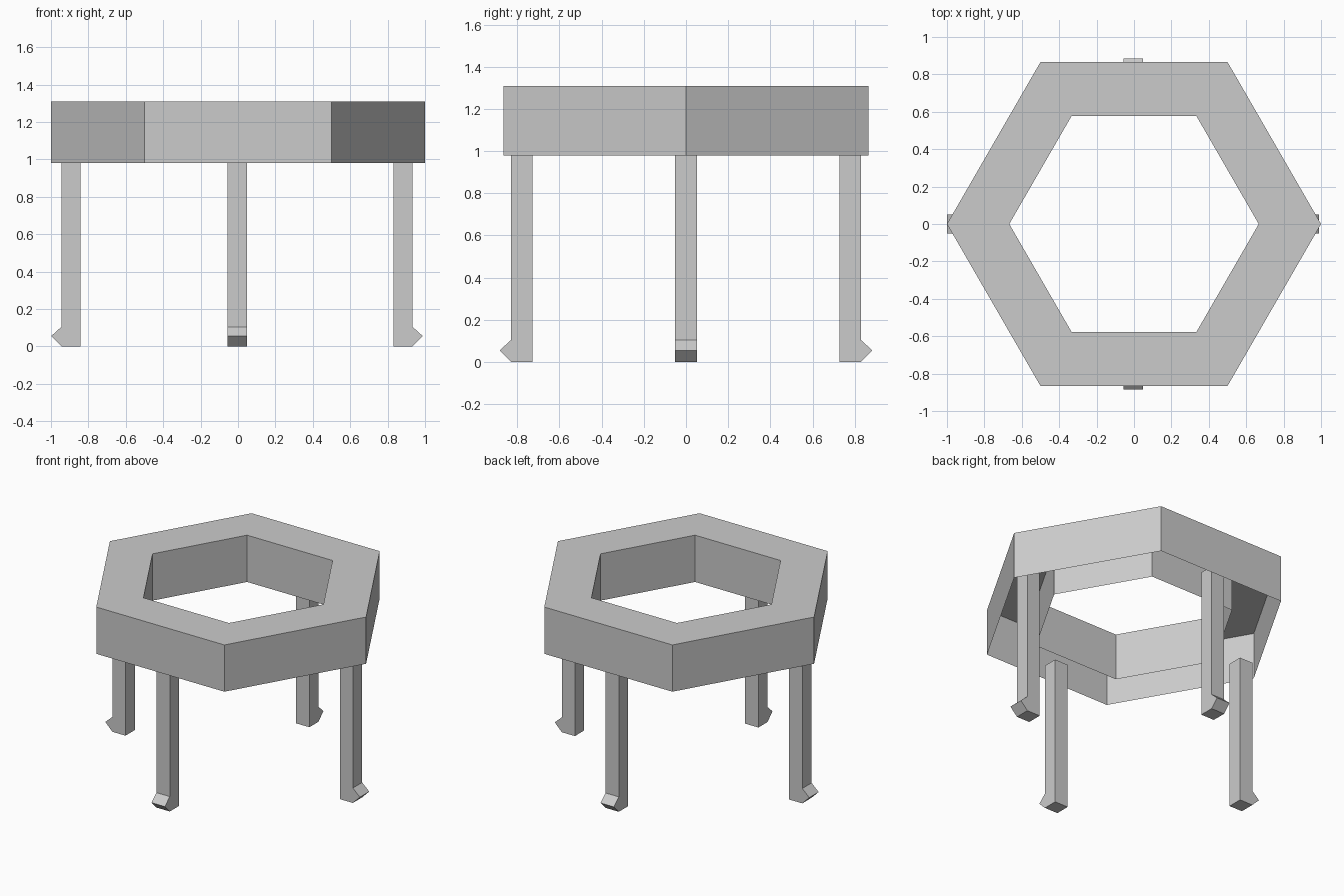
import bpy, bmesh, math
from mathutils import Matrix

if "Cube" in bpy.data.objects:
    bpy.data.objects.remove(bpy.data.objects["Cube"])

BOTTOM, TOP = 0.98, 1.31


def finish(bm, name):
    mesh = bpy.data.meshes.new(name)
    bm.to_mesh(mesh)
    bm.free()
    obj = bpy.data.objects.new(name, mesh)
    bpy.context.collection.objects.link(obj)
    return obj


# Hexagonal ring: outer wall, top and inner wall, open underneath
def hex_ring(name, outer, inner):
    bm = bmesh.new()
    section = [(outer, BOTTOM), (outer, TOP), (inner, TOP), (inner, BOTTOM)]
    rings = [[bm.verts.new((r * math.cos(i * math.pi / 3),
                            r * math.sin(i * math.pi / 3), z))
              for i in range(6)] for r, z in section]
    for a, b in zip(rings, rings[1:]):
        for i in range(6):
            j = (i + 1) % 6
            bm.faces.new((a[i], a[j], b[j], b[i]))
    return finish(bm, name)


# Square leg with a pointed toe facing outward, reaching up into the ring
def leg(name, inner, angle, shift):
    w, d, toe, top = 0.052, 0.102, 0.055, 1.05
    profile = [(0, 0), (d, 0), (d + toe, toe), (d, 2 * toe - 0.005),
               (d, top), (0, top)]
    bm = bmesh.new()
    face = bm.faces.new([bm.verts.new((inner + r, -w, z)) for r, z in profile])
    ext = bmesh.ops.extrude_face_region(bm, geom=[face])
    moved = [g for g in ext["geom"] if isinstance(g, bmesh.types.BMVert)]
    bmesh.ops.translate(bm, verts=moved, vec=(0, 2 * w, 0))
    bmesh.ops.recalc_face_normals(bm, faces=bm.faces)
    bm.transform(Matrix.Translation((shift, 0, 0)) @ Matrix.Rotation(angle, 4, "Z"))
    return finish(bm, name)


hex_ring("hexagon_ring_top", 1.0, 0.667)

# Four legs; the set sits very slightly left of centre
for name, inner, deg in (("right_leg", 0.835, 0), ("back_leg", 0.727, 90),
                         ("left_leg", 0.838, 180), ("front_leg", 0.727, 270)):
    leg(name, inner, math.radians(deg), -0.004)
